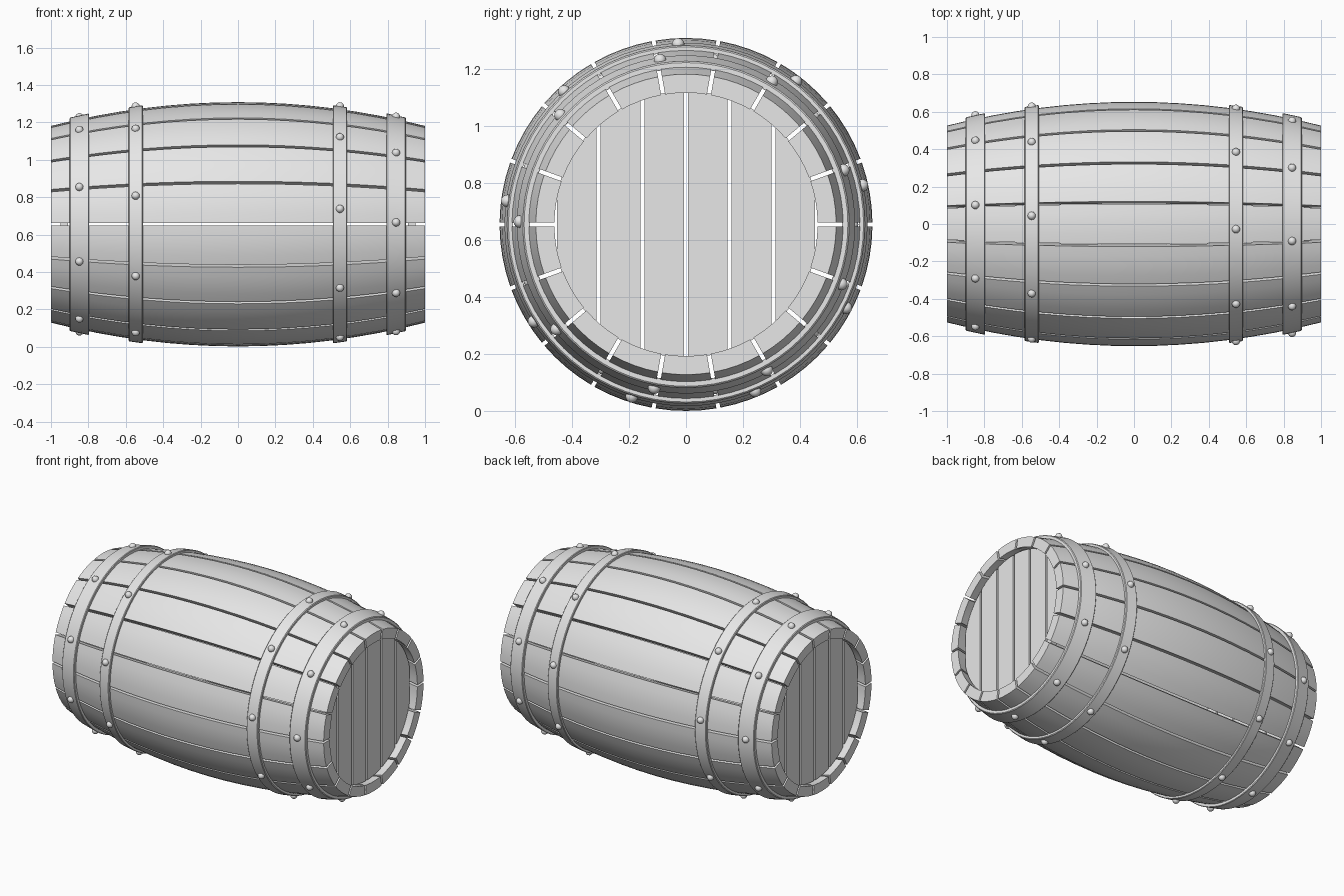
import bpy, bmesh
from math import sin, cos, asin, sqrt, pi, radians
from mathutils import Matrix

cube = bpy.data.objects.get("Cube")
if cube:
    bpy.data.objects.remove(cube)

CENTRE = 0.655      # height of the barrel axis
STAVES = 18
GAP = 0.007         # half the gap between boards
WALL = 0.065

grey = bpy.data.materials.new("plain_grey")
grey.use_nodes = True
grey.diffuse_color = (0.8, 0.8, 0.8, 1)
grey.node_tree.nodes["Principled BSDF"].inputs["Base Color"].default_value = (0.8, 0.8, 0.8, 1)


def radius(x):
    """Bulging outer radius along the axis."""
    return 0.653 - 0.127 * x * x


def finish(bm, name):
    bmesh.ops.recalc_face_normals(bm, faces=bm.faces)
    mesh = bpy.data.meshes.new(name)
    bm.to_mesh(mesh)
    bm.free()
    mesh.materials.append(grey)
    mesh.shade_smooth()
    mesh.set_sharp_from_angle(angle=radians(30))
    return mesh


def place(mesh, name, angle=0.0):
    ob = bpy.data.objects.new(name, mesh)
    ob.location.z = CENTRE
    ob.rotation_euler.x = angle
    bpy.context.collection.objects.link(ob)
    return ob


def skin(bm, rings, closed):
    """Join equal cross-sections with quads; cap the ends unless closed."""
    loops = [[bm.verts.new(p) for p in ring] for ring in rings]
    n = len(loops[0])
    pairs = list(zip(loops, loops[1:]))
    if closed:
        pairs.append((loops[-1], loops[0]))
    else:
        bm.faces.new(loops[0])
        bm.faces.new(loops[-1])
    for a, b in pairs:
        for i in range(n):
            j = (i + 1) % n
            bm.faces.new((a[i], a[j], b[j], b[i]))


# Staves: one curved board, repeated around the axis
def arc(x, r, steps=4):
    half = pi / STAVES - asin(GAP / r)
    angles = [half * (2 * k / steps - 1) for k in range(steps + 1)]
    return [(x, r * sin(a), r * cos(a)) for a in angles]


bm = bmesh.new()
sections = []
for k in range(17):
    x = k / 8 - 1
    sections.append(arc(x, radius(x)) + arc(x, radius(x) - WALL)[::-1])
skin(bm, sections, False)
stave = finish(bm, "stave")
for k in range(STAVES):
    place(stave, f"stave_{k + 1}", 2 * pi * k / STAVES)


# Lids: upright planks trimmed to a circle, recessed in each end
def lid(side):
    bm = bmesh.new()
    r, width = 0.466, 0.153
    for k in range(-3, 3):
        lo = max(k * width + GAP, 0.002 - r)
        hi = min((k + 1) * width - GAP, r - 0.002)
        ys = [lo + (hi - lo) * i / 8 for i in range(9)]
        top = [(y, sqrt(r * r - y * y)) for y in ys]
        outline = top + [(y, -z) for y, z in reversed(top)]
        skin(bm, [[(side * x, y, z) for y, z in outline] for x in (0.91, 0.95)], False)
    return finish(bm, "lid")


for side, label in ((-1, "right"), (1, "left")):
    place(lid(side), label + "_lid")


# Hoops: sloped bands with chamfered edges and nine rivets each
def hoop(name, x, half, thick, start):
    bevel = 0.004
    lo, hi = x - half, x + half
    profile = [(lo, -0.004), (lo, thick - bevel), (lo + bevel, thick),
               (hi - bevel, thick), (hi, thick - bevel), (hi, -0.004)]
    bm = bmesh.new()
    rings = []
    for k in range(72):
        a = 2 * pi * k / 72
        rings.append([(px, (radius(px) + h) * cos(a), (radius(px) + h) * sin(a))
                      for px, h in profile])
    skin(bm, rings, True)
    place(finish(bm, name), name)

    bm = bmesh.new()
    for k in range(9):
        a = radians(start + 40 * k)
        r = radius(x) + thick
        spot = Matrix.Translation((x, -r * cos(a), r * sin(a)))
        turn = Matrix.Rotation(pi / 2 - a, 4, "X")
        bmesh.ops.create_uvsphere(bm, u_segments=12, v_segments=8, radius=0.022,
                                  matrix=spot @ turn)
    place(finish(bm, name + "_rivets"), name + "_rivets")


hoop("right_end_hoop", -0.848, 0.052, 0.02, 20)
hoop("right_inner_hoop", -0.547, 0.038, 0.016, 14)
hoop("left_inner_hoop", 0.545, 0.038, 0.016, 7.5)
hoop("left_end_hoop", 0.845, 0.052, 0.02, 1)
